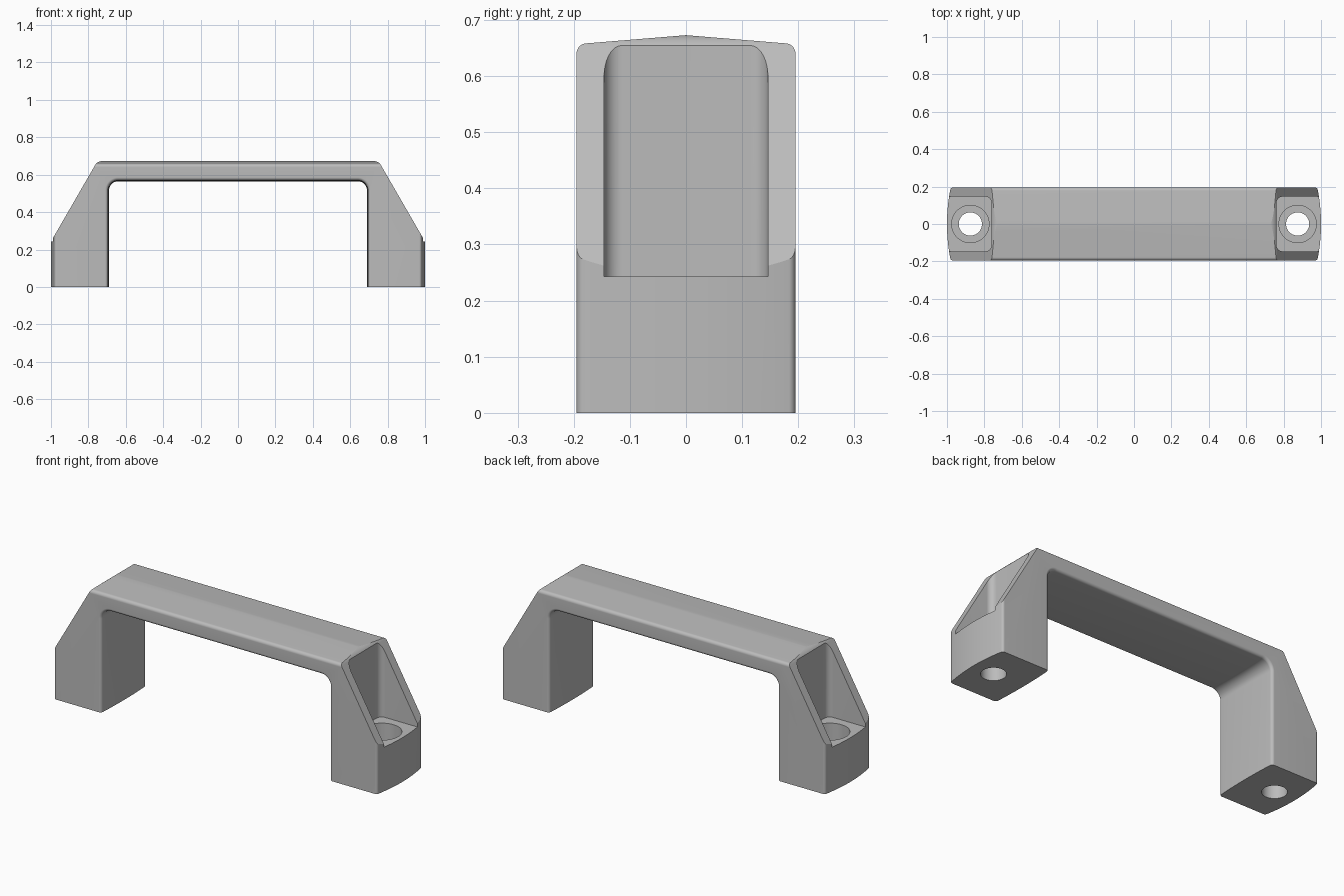
import bpy, bmesh, math
from mathutils import Vector

if "Cube" in bpy.data.objects:
    bpy.data.objects.remove(bpy.data.objects["Cube"])

# Single flat colour
grey = bpy.data.materials.new("mid grey")
grey.diffuse_color = (0.5, 0.5, 0.5, 1)
grey.use_nodes = True
grey.node_tree.nodes["Principled BSDF"].inputs["Base Color"].default_value = grey.diffuse_color


def rounded(corners, seg=14):
    """Closed 2D outline from (u, v, radius) corners."""
    out = []
    n = len(corners)
    for i, (u, v, r) in enumerate(corners):
        p = Vector((u, v))
        if r == 0:
            out.append(p)
            continue
        a = (Vector(corners[i - 1][:2]) - p).normalized()
        b = (Vector(corners[(i + 1) % n][:2]) - p).normalized()
        half = a.angle(b) / 2
        centre = p + (a + b).normalized() * r / math.sin(half)
        s = p + a * r / math.tan(half) - centre
        e = p + b * r / math.tan(half) - centre
        sweep = s.angle_signed(e)
        for k in range(seg + 1):
            t = -sweep * k / seg
            out.append(centre + Vector((s.x * math.cos(t) - s.y * math.sin(t),
                                        s.x * math.sin(t) + s.y * math.cos(t))))
    return out


def loft(name, sections, place):
    """Solid through equal-length outlines: sections = [(outline, depth)]."""
    bm = bmesh.new()
    rings = [[bm.verts.new(place(p[0], p[1], d)) for p in pts] for pts, d in sections]
    n = len(rings[0])
    for a, b in zip(rings, rings[1:]):
        for i in range(n):
            j = (i + 1) % n
            bm.faces.new((a[i], a[j], b[j], b[i]))
    bm.faces.new(rings[0][::-1])
    bm.faces.new(rings[-1])
    bmesh.ops.recalc_face_normals(bm, faces=bm.faces)
    me = bpy.data.meshes.new(name)
    bm.to_mesh(me)
    bm.free()
    me.materials.append(grey)
    ob = bpy.data.objects.new(name, me)
    bpy.context.collection.objects.link(ob)
    return ob


def along_x(u, v, d): return (d, u, v)
def along_y(u, v, d): return (u, d, v)
def along_z(u, v, d): return (u, v, d)


def prism(name, pts, lo, hi, place):
    return loft(name, [(pts, lo), (pts, hi)], place)


def combine(body, tool, operation):
    mod = body.modifiers.new("cut", 'BOOLEAN')
    mod.operation, mod.object, mod.solver = operation, tool, 'EXACT'
    bpy.context.view_layer.objects.active = body
    bpy.ops.object.modifier_apply(modifier=mod.name)
    bpy.data.objects.remove(tool, do_unlink=True)


W = 0.195                  # half width
FLOOR = 0.243              # pocket floor height
TAN60 = math.tan(math.radians(60))
PEAK = 0.673
shoulder = 0.762 - (PEAK - 0.655) / TAN60
foot = 1.1

# Front outline: flat top with sloping shoulders
slope_end = PEAK - (foot - shoulder) * TAN60
handle = prism("pull_handle", rounded([
    (-foot, 0, 0), (foot, 0, 0), (foot, slope_end, 0), (shoulder, PEAK, 0.045),
    (-shoulder, PEAK, 0.045), (-foot, slope_end, 0)]), -0.3, 0.3, along_y)

# Plan outline: bowed ends with rounded corners
bow = [(1 - 0.02 * (k / 8) ** 2, W * k / 8) for k in range(-8, 9)]
right = [(x, y, 0.014 if abs(y) == W else 0) for x, y in bow]
left = [(-x, -y, r) for x, y, r in right]
combine(handle, prism("plan_limit", rounded(right + left), -0.1, 1, along_z), 'INTERSECT')

# Cross-section: shallow gabled top with rounded edges
combine(handle, prism("section_limit", rounded([
    (-0.4, -0.1, 0), (0.4, -0.1, 0), (0.4, 0.4, 0), (W, 0.4, 0), (W, 0.657, 0.018),
    (0, PEAK, 0), (-W, 0.657, 0.018), (-W, 0.4, 0), (-0.4, 0.4, 0)]),
    -1.3, 1.3, along_x), 'INTERSECT')

# Grip opening: crowned inner surface with filleted side edges
F = 0.015
profile = [(W * k / 8, 0) for k in range(7)]
profile += [(W - F + F * math.sin(a), F * (1 - math.cos(a)))
            for a in [math.pi / 2 * k / 14 for k in range(15)]]
profile = [(y, e + 0.006 * (y / W) ** 2) for y, e in profile]
profile.append((0.26, profile[-1][1]))
profile = [(-y, e) for y, e in profile[:0:-1]] + profile
combine(handle, loft("opening", [(rounded([
    (-0.69 - e, -0.1, 0), (0.69 + e, -0.1, 0), (0.69 + e, 0.565 + e, 0.05 + e),
    (-0.69 - e, 0.565 + e, 0.05 + e)]), y) for y, e in profile], along_y), 'DIFFERENCE')

# Screw pockets, counterbores and through holes at both ends
for s in (-1, 1):
    pocket = rounded([(0.762, -0.146, 0.032), (1.2, -0.146, 0),
                      (1.2, 0.146, 0), (0.762, 0.146, 0.032)])
    combine(handle, prism("pocket", [(s * p.x, p.y) for p in pocket],
                          FLOOR, 0.9, along_z), 'DIFFERENCE')
    for radius, low in ((0.1, FLOOR - 0.12), (0.062, -0.1)):
        ring = [(s * 0.875 + radius * math.cos(math.tau * k / 64),
                 radius * math.sin(math.tau * k / 64)) for k in range(64)]
        combine(handle, prism("bore", ring, low, 0.4, along_z), 'DIFFERENCE')

# Smooth curves, crisp edges
bpy.ops.object.select_all(action='DESELECT')
handle.select_set(True)
bpy.context.view_layer.objects.active = handle
bpy.ops.object.shade_smooth_by_angle(angle=math.radians(8))
